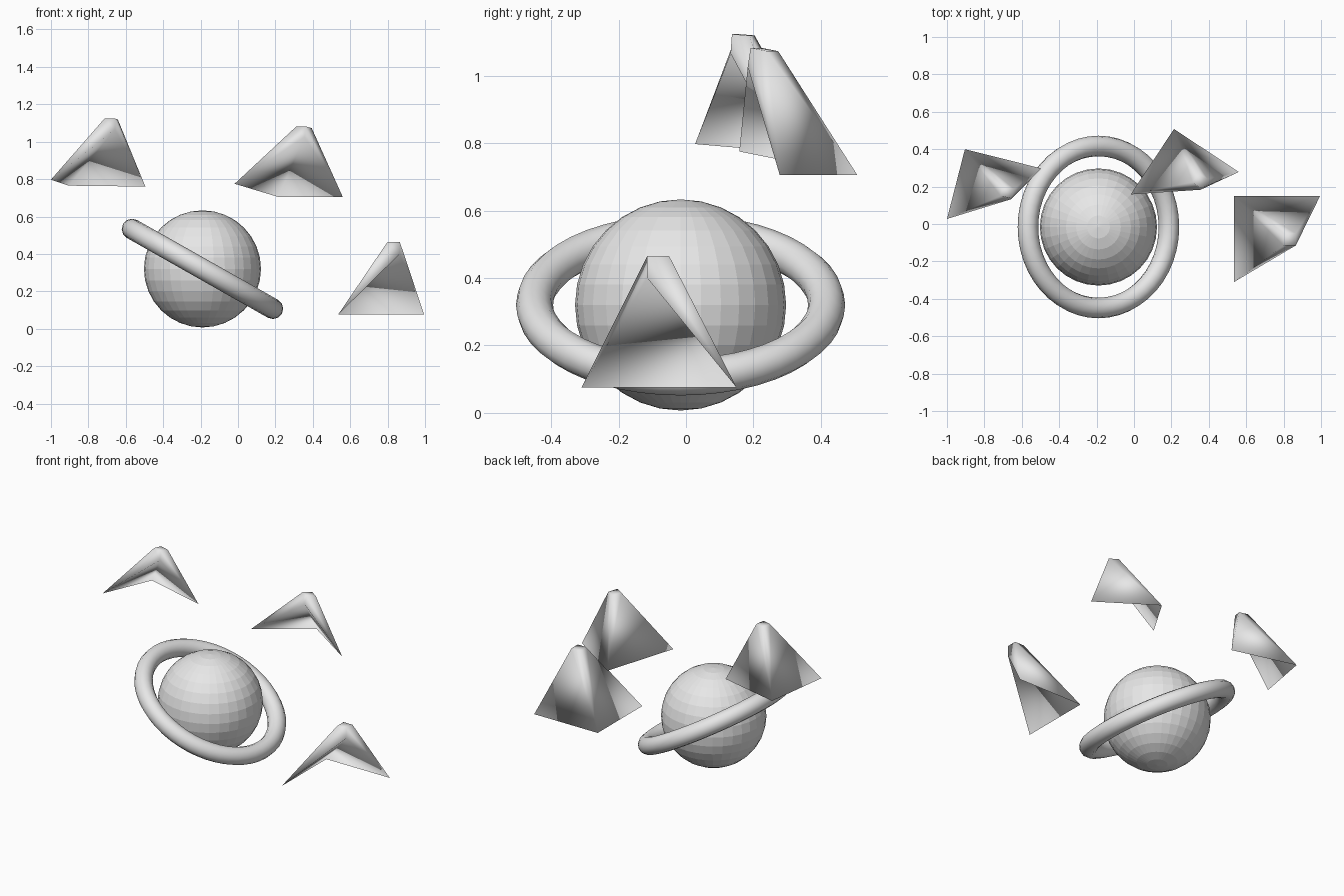
import bpy
import math
from mathutils import Vector

cube = bpy.data.objects.get("Cube")
if cube:
    bpy.data.objects.remove(cube, do_unlink=True)

grey = bpy.data.materials.new("light_grey")
grey.use_nodes = True
colour = (0.8, 0.8, 0.8, 1)
grey.diffuse_color = colour
grey.node_tree.nodes["Principled BSDF"].inputs["Base Color"].default_value = colour

CENTRE = (-0.19, -0.016, 0.32)


def finish(obj, name, smooth):
    obj.name = name
    obj.data.materials.clear()
    obj.data.materials.append(grey)
    for poly in obj.data.polygons:
        poly.use_smooth = smooth


# Faceted planet
bpy.ops.mesh.primitive_uv_sphere_add(segments=32, ring_count=16, radius=0.313, location=CENTRE)
finish(bpy.context.object, "planet", False)

# Tilted ring
bpy.ops.mesh.primitive_torus_add(major_segments=48, minor_segments=12, major_radius=0.433,
                                 minor_radius=0.055, location=CENTRE,
                                 rotation=(0, math.radians(29.5), 0))
finish(bpy.context.object, "planet_ring", True)


def ship(name, corner, right, front, rise):
    """Swept wedge: three base corners, a small square top, the fourth base corner pulled up."""
    a, b, c, h = (Vector(p) for p in (corner, right, front, rise))

    def at(u, v, w):
        return a + u * (b - a) + v * (c - a) + w * h

    lo_u, hi_u, lo_v, hi_v = 0.576, 0.717, 0.435, 0.576
    verts = [a, b, at(hi_u, hi_v, 0.833), c,
             at(lo_u, lo_v, 1), at(hi_u, lo_v, 1), at(hi_u, hi_v, 1), at(lo_u, hi_v, 1)]
    faces = [(0, 1, 2), (0, 2, 3),              # hollow underside
             (4, 7, 6, 5),                      # top
             (0, 4, 5, 1), (0, 3, 7, 4),        # outer walls
             (1, 5, 6, 2), (2, 6, 7, 3)]        # thin leading edges
    mesh = bpy.data.meshes.new(name)
    mesh.from_pydata(verts, [], faces)
    mesh.update()
    obj = bpy.data.objects.new(name, mesh)
    bpy.context.collection.objects.link(obj)
    finish(obj, name, True)


# Three ships around the planet
ship("ship_left", (0.535, 0.15, 0.075), (0.995, 0.15, 0.075), (0.535, -0.31, 0.075), (0, 0, 0.39))
ship("ship_middle", (0.214, 0.508, 0.705), (0.56, 0.278, 0.705), (-0.018, 0.158, 0.775),
     (0.033, 0.05, 0.337))
ship("ship_right", (-0.904, 0.40, 0.765), (-0.495, 0.297, 0.76), (-1.0, 0.027, 0.797),
     (0.01, 0.025, 0.343))
